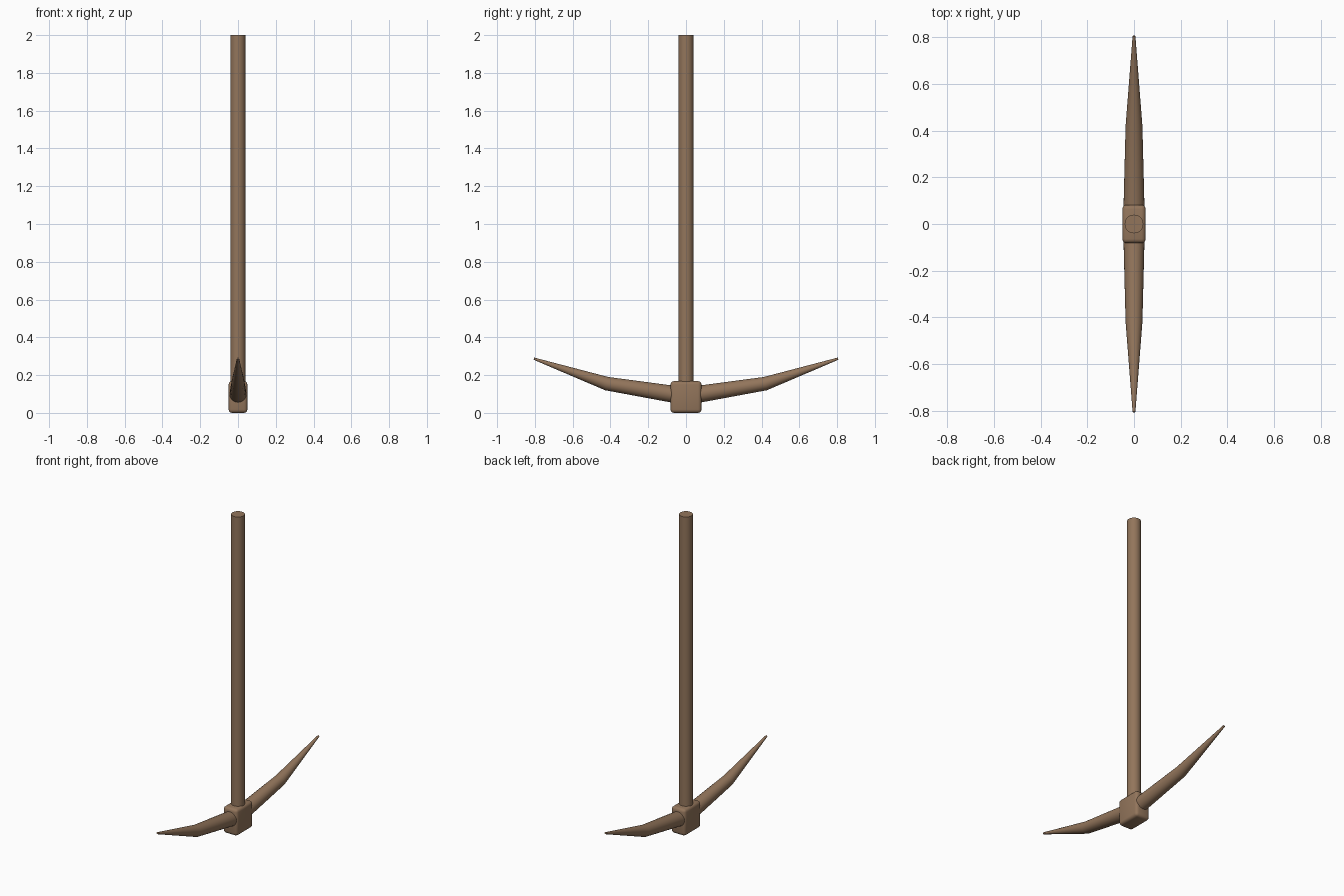
import bpy, bmesh, math
from mathutils import Vector

if "Cube" in bpy.data.objects:
    bpy.data.objects.remove(bpy.data.objects["Cube"])

wood = bpy.data.materials.new("brown")
wood.diffuse_color = (0.29, 0.178, 0.105, 1)
wood.use_nodes = True
wood.node_tree.nodes["Principled BSDF"].inputs["Base Color"].default_value = wood.diffuse_color
SIDES = 24


def finish(bm, name, angle=30):
    bmesh.ops.recalc_face_normals(bm, faces=bm.faces)
    me = bpy.data.meshes.new(name)
    bm.to_mesh(me)
    bm.free()
    me.materials.append(wood)
    ob = bpy.data.objects.new(name, me)
    bpy.context.collection.objects.link(ob)
    bpy.ops.object.select_all(action='DESELECT')
    ob.select_set(True)
    bpy.context.view_layer.objects.active = ob
    bpy.ops.object.shade_smooth_by_angle(angle=math.radians(angle))
    return ob


def tube(name, sections, side=1):
    """Loft round rings along the YZ plane: (y, z, radius, tilt in degrees)."""
    bm = bmesh.new()
    rings = []
    for y, z, r, tilt in sections:
        t = math.radians(tilt)
        up = Vector((0, -math.sin(t), math.cos(t)))
        ring = []
        for i in range(SIDES):
            a = 2 * math.pi * i / SIDES
            p = Vector((0, y, z)) + Vector((1, 0, 0)) * r * math.cos(a) + up * r * math.sin(a)
            ring.append(bm.verts.new((p.x, p.y * side, p.z)))
        rings.append(ring)
    for a, b in zip(rings, rings[1:]):
        for i in range(SIDES):
            j = (i + 1) % SIDES
            bm.faces.new((a[i], a[j], b[j], b[i]))
    bm.faces.new(rings[0])
    bm.faces.new(rings[-1])
    return finish(bm, name, 30)


# Straight round handle
tube("handle", [(0, 0.1, 0.04, 90), (0, 2.0, 0.04, 90)])

# Rounded block joining the handle and the spikes
bm = bmesh.new()
bmesh.ops.create_cube(bm, size=1)
for v in bm.verts:
    v.co = (v.co.x * 0.10, v.co.y * 0.164, v.co.z * 0.168 + 0.086)
bmesh.ops.bevel(bm, geom=bm.edges[:], offset=0.018, segments=3, profile=0.5, affect='EDGES')
for v in bm.verts:
    v.co.z -= 0.002
finish(bm, "head_block", 40)

# Two bent, tapering spikes
spike = [(0.03, 0.093, 0.046, 9), (0.42, 0.155, 0.036, 13), (0.805, 0.287, 0.006, 18)]
tube("front_spike", spike, -1)
tube("back_spike", spike, 1)
